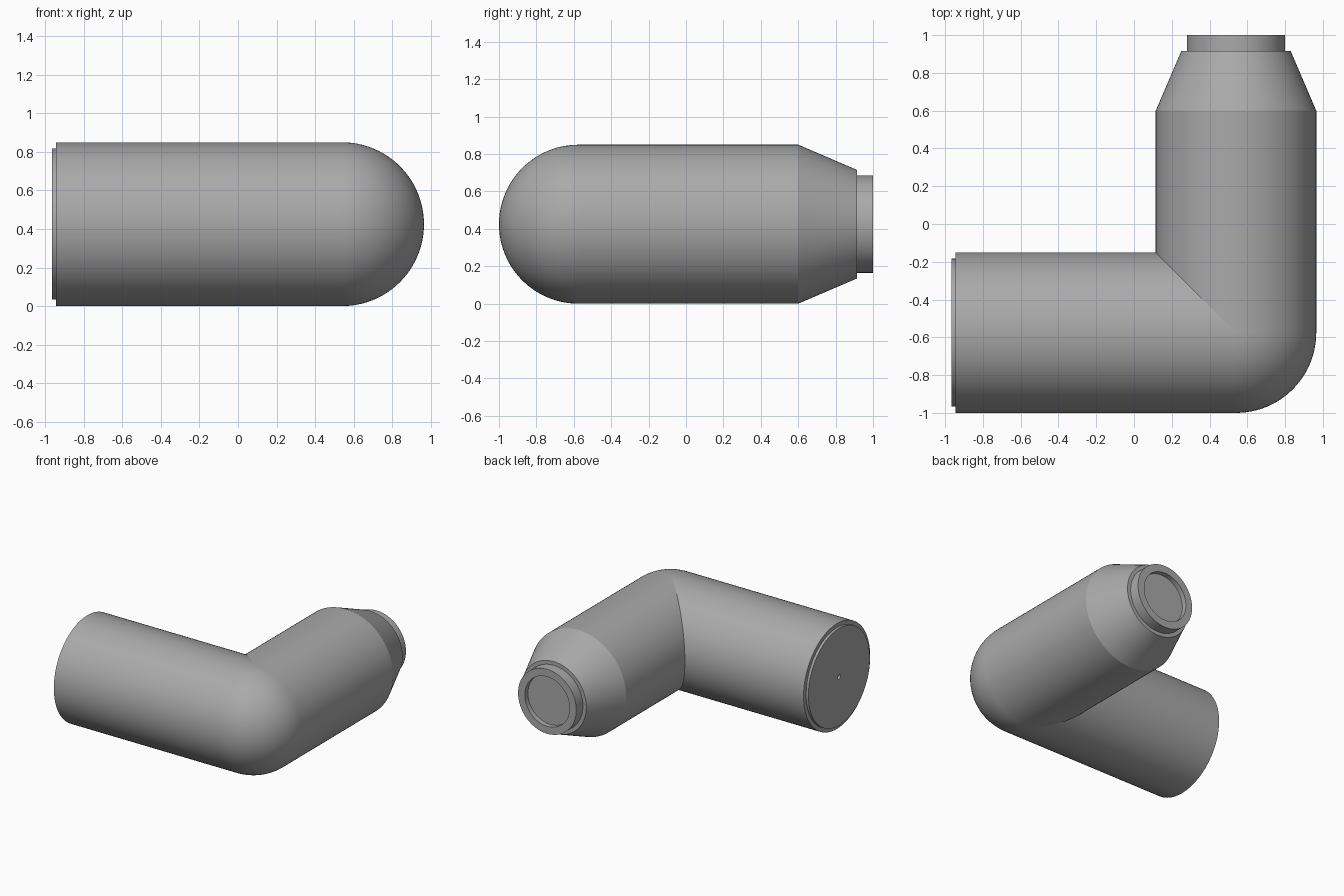
import bpy, bmesh
from math import sin, cos, pi, radians
from mathutils import Matrix, Vector

cube = bpy.data.objects.get("Cube")
if cube:
    bpy.data.objects.remove(cube, do_unlink=True)

R = 0.425                               # pipe radius
CORNER = Vector((0.54, -0.575, R))      # where the two pipe axes meet
SEGMENTS = 96

grey = bpy.data.materials.new("grey")
grey.use_nodes = True
colour = (0.4, 0.4, 0.4, 1)
grey.diffuse_color = colour
grey.node_tree.nodes["Principled BSDF"].inputs["Base Color"].default_value = colour


def revolve(name, profile, rotation, angle=2 * pi, steps=SEGMENTS):
    """Spin (radius, height) points round z, then turn the part and put it at the corner."""
    bm = bmesh.new()
    verts = [bm.verts.new((r, 0, h)) for r, h in profile]
    edges = [bm.edges.new(pair) for pair in zip(verts, verts[1:])]
    bmesh.ops.spin(bm, geom=verts + edges, cent=(0, 0, 0), axis=(0, 0, 1),
                   angle=angle, steps=steps)
    bmesh.ops.remove_doubles(bm, verts=bm.verts, dist=1e-5)
    bmesh.ops.recalc_face_normals(bm, faces=bm.faces)
    bm.transform(Matrix.Translation(CORNER) @ rotation)
    mesh = bpy.data.meshes.new(name)
    bm.to_mesh(mesh)
    bm.free()
    mesh.materials.append(grey)
    obj = bpy.data.objects.new(name, mesh)
    bpy.context.collection.objects.link(obj)
    bpy.ops.object.select_all(action='DESELECT')
    obj.select_set(True)
    bpy.context.view_layer.objects.active = obj
    bpy.ops.object.shade_smooth_by_angle(angle=radians(20))
    return obj


toward_left_end = Matrix.Rotation(-pi / 2, 4, 'Y')
toward_back = Matrix.Rotation(-pi / 2, 4, 'X')

# Side pipe: stepped end plate with a small centre hole
revolve("side_pipe", [
    (0, 0), (R, 0), (R, 1.485), (0.392, 1.485), (0.392, 1.505),
    (0.018, 1.505), (0.018, 1.465), (0, 1.465)], toward_left_end)

# Back pipe: tapered shoulder, short neck and recessed mouth
revolve("back_pipe", [
    (0, 0), (R, 0), (R, 1.175), (0.29, 1.49), (0.26, 1.49), (0.26, 1.575),
    (0.2, 1.575), (0.2, 1.535), (0, 1.535)], toward_back)

# Rounded elbow: a quarter ball filling the outer corner
half = SEGMENTS // 2
arc = [(R * sin(pi * i / half), -R * cos(pi * i / half)) for i in range(half + 1)]
revolve("elbow", arc, Matrix.Rotation(-pi / 2, 4, 'Z'), pi / 2, SEGMENTS // 4)
